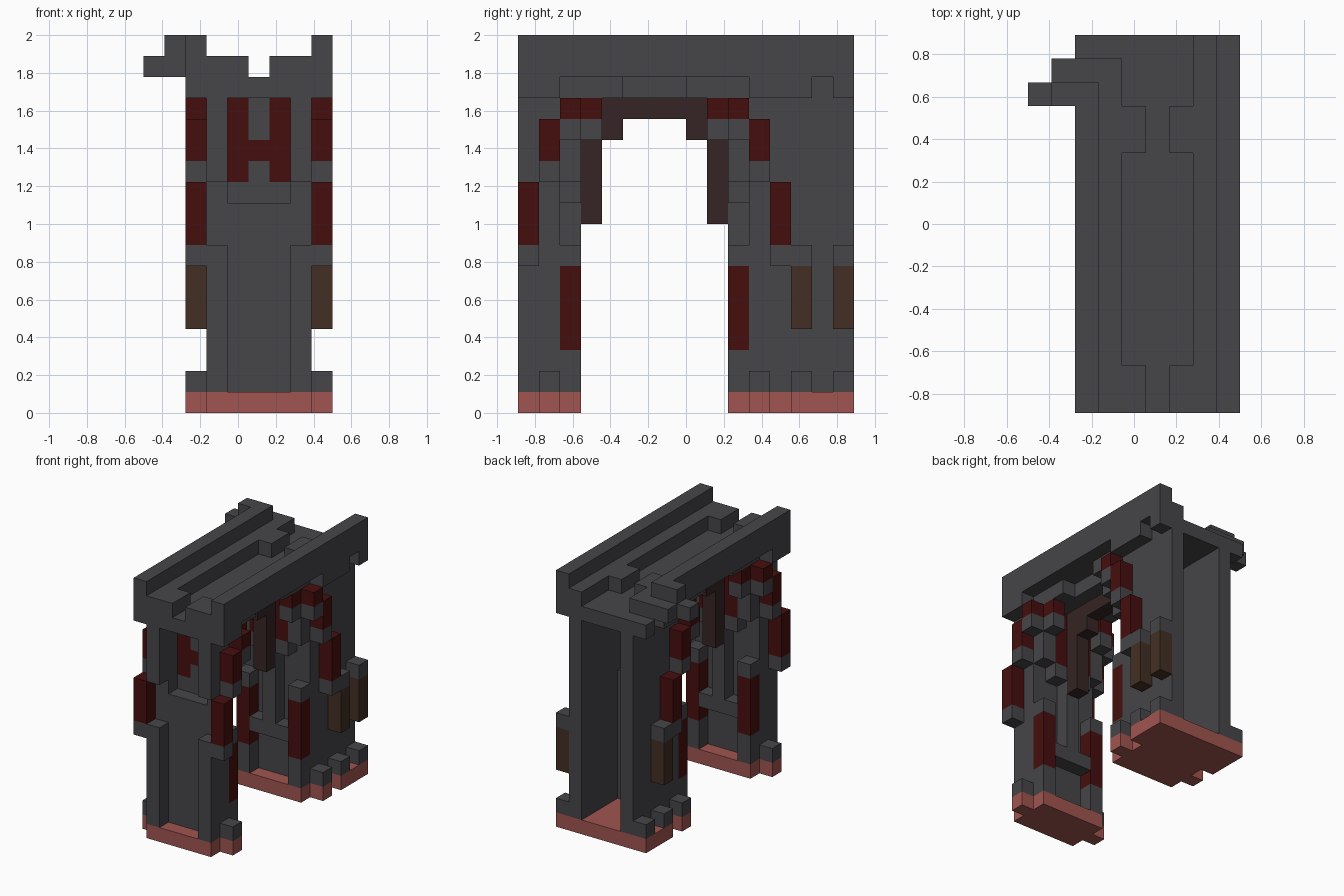
import bpy
import bmesh
from mathutils import Matrix, Vector

cube = bpy.data.objects.get("Cube")
if cube:
    bpy.data.objects.remove(cube, do_unlink=True)

U = 1 / 9                       # size of one block
ORIGIN = Vector((-0.5, -8 * U, 0))


def material(name, r, g, b):
    m = bpy.data.materials.new(name)
    m.use_nodes = True
    m.diffuse_color = (r, g, b, 1)
    node = next(n for n in m.node_tree.nodes if n.type == 'BSDF_PRINCIPLED')
    node.inputs["Base Color"].default_value = (r, g, b, 1)
    node.inputs["Roughness"].default_value = 0.9
    return m


STONE = material("dark stone", 0.061, 0.061, 0.067)
RED = material("deep red", 0.062, 0.0045, 0.0045)
PINK = material("terracotta", 0.35, 0.09, 0.08)
BROWN = material("brown wood", 0.055, 0.028, 0.017)
DARK = material("dark maroon", 0.037, 0.018, 0.018)


def part(name, mat, boxes, sides=False, arch=False):
    """Build block ranges ((x, x), (y, y), (z, z)), ends included.
    sides mirrors across the arch width, arch mirrors across its length."""
    spans = set()
    for x, y, z in boxes:
        for xs in {x, (10 - x[1], 10 - x[0]) if sides else x}:
            for ys in {y, (12 - y[1], 12 - y[0]) if arch else y}:
                spans.add((xs, ys, z))
    bm = bmesh.new()
    for span in sorted(spans):
        lo = Vector([s[0] for s in span])
        hi = Vector([s[1] + 1 for s in span])
        mat4 = (Matrix.Translation(ORIGIN + (lo + hi) / 2 * U)
                @ Matrix.Diagonal((*((hi - lo) * U), 1)))
        bmesh.ops.create_cube(bm, size=1, matrix=mat4)
    mesh = bpy.data.meshes.new(name)
    bm.to_mesh(mesh)
    bm.free()
    mesh.materials.append(mat)
    bpy.context.collection.objects.link(bpy.data.objects.new(name, mesh))


def at(*v):
    """A range holding one block, or from first to last."""
    return (v[0], v[-1])


# Terracotta footings with projecting side blocks
part("front_footing", PINK, [(at(3, 7), at(0, 2), at(0))])
part("back_footing", PINK, [(at(3, 7), at(10, 15), at(0))])
part("footing_tabs", PINK, [(at(8), at(1), at(0))], True, True)
part("back_footing_tabs", PINK, [(at(8), at(13, 15), at(0))], True)
part("footing_stones", STONE, [(at(8), at(1), at(1))], True, True)
part("back_footing_stones", STONE,
     [(at(8), at(j), at(1)) for j in (13, 15)], True)

# Pillar walls
part("pillar_side_walls", STONE, [(at(7), at(1), at(1, 14))], True, True)
part("pillar_panels", STONE, [(at(4, 6), at(1), at(1, 9))], False, True)
part("front_posts", STONE, [(at(7), at(0), at(1, 7)),
                            (at(7), at(0), at(11, 14))], True)
part("back_side_walls", STONE, [(at(7), at(12, 15), at(1, 14))], True)

# Inner posts with red bands, facing the passage
part("inner_posts", STONE, [(at(7), at(2), at(1, 2)),
                            (at(7), at(2), at(7)),
                            (at(7), at(2), at(11, 14))], True, True)
part("inner_post_bands", RED, [(at(7), at(2), at(3, 6))], True, True)

# Tracery behind the windows
part("tracery_stone", STONE, [(at(4, 6), at(2), at(4)),
                              (at(5), at(2), at(5, 9)),
                              (at(4, 6), at(2), at(10)),
                              (at(5), at(2), at(11)),
                              (at(5), at(2), at(13, 14))], False, True)
part("tracery_bars", RED, [(at(4), at(2), at(11, 14)),
                           (at(6), at(2), at(11, 14)),
                           (at(5), at(2), at(12))], False, True)

# Stepped red banners with stone ends
part("banners", RED, [(at(8), at(0), at(8, 10)),
                      (at(8), at(1), at(12, 13)),
                      (at(8), at(2), at(14)),
                      (at(7), at(3), at(14))], True, True)
part("banner_ends", STONE, [(at(8), at(0), at(7)),
                            (at(8), at(1), at(11)),
                            (at(8), at(2), at(13)),
                            (at(7), at(3), at(13))], True, True)

# Brown wooden shutters with stone caps
shutters = [(8, 13), (8, 15), (2, 13)]
part("shutters", BROWN, [(at(i), at(j), at(4, 6)) for i, j in shutters])
part("shutter_caps", STONE, [(at(i), at(j), at(7)) for i, j in shutters])

# Dark rib under the arch
part("arch_rib", DARK, [(at(5), at(3), at(9, 14)),
                        (at(5), at(4), at(13)),
                        (at(5), at(4, 8), at(14))], False, True)

# Deck and the grooved top
part("deck", STONE, [(at(3, 7), at(0, 4), at(15)),
                     (at(4, 6), at(5, 7), at(15)),
                     (at(3, 7), at(8, 15), at(15))])
part("groove_edges", STONE, [(at(3), at(0, 14), at(16)),
                             (at(7), at(0, 15), at(16))])
part("groove_blocks", STONE, [(at(6), at(0, 1), at(16))], True, True)

# Rails, the one at -x broken at the back
part("rail_brackets", STONE, [(at(8), at(0, 1), at(15)),
                              (at(8), at(11, 13), at(15)),
                              (at(8), at(15), at(15))], True)
part("whole_rail", STONE, [(at(8), at(0, 15), at(16, 17))])
part("broken_rail", STONE, [(at(2), at(0, 13), at(16, 17)),
                            (at(1, 2), at(14), at(16)),
                            (at(1), at(13), at(16, 17)),
                            (at(0), at(13), at(16))])
